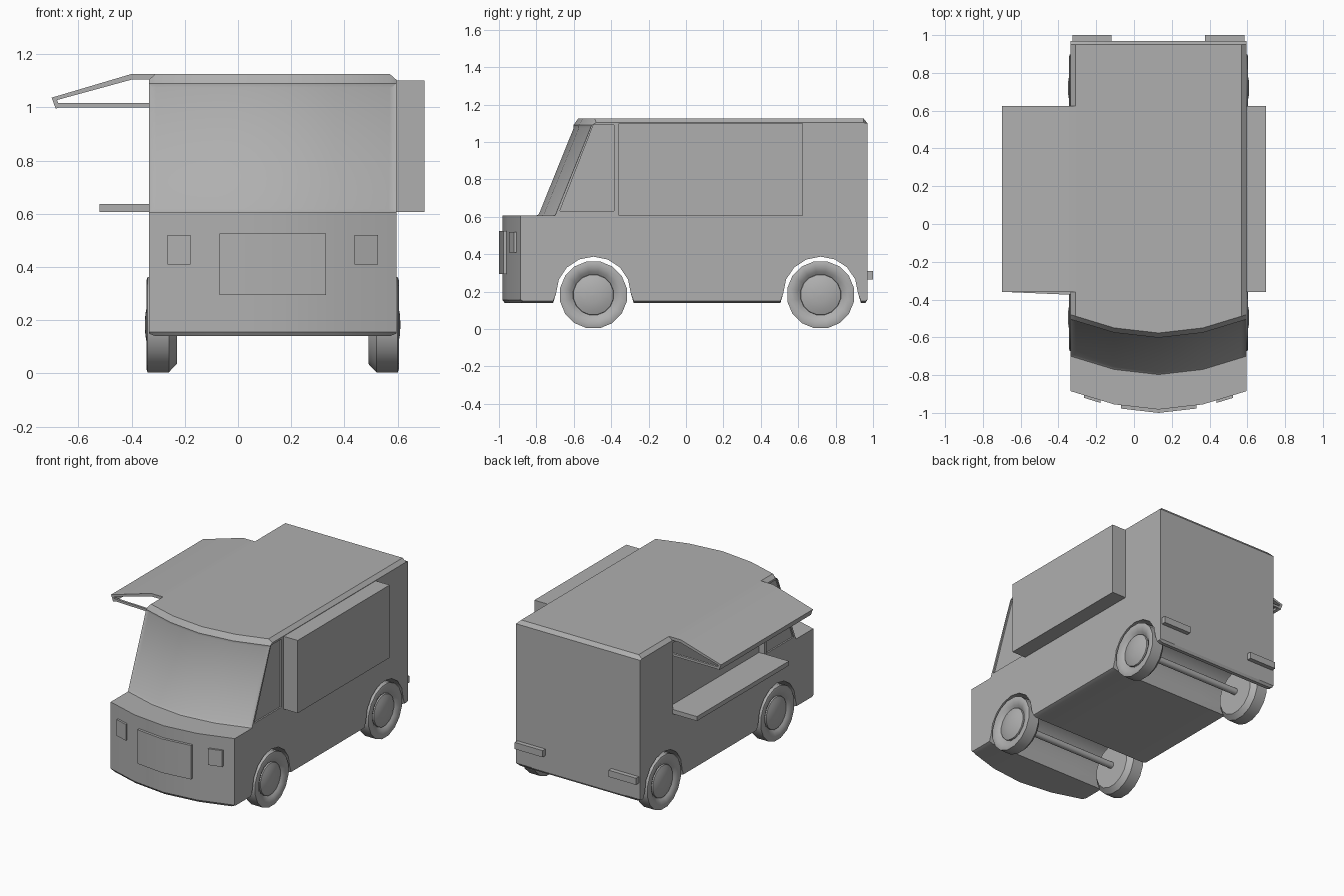
import bpy, bmesh, math
from mathutils import Vector

if "Cube" in bpy.data.objects:
    bpy.data.objects.remove(bpy.data.objects["Cube"])

CX = 0.13       # centre line of the van body
HALF = 0.465    # half width of the body

# One dark grey paint for every part
paint = bpy.data.materials.new("grey_paint")
paint.diffuse_color = (0.43, 0.43, 0.43, 1)
paint.use_nodes = True
paint.node_tree.nodes["Principled BSDF"].inputs["Base Color"].default_value = paint.diffuse_color


def loft(name, rings, smooth=30):
    """Skin a list of equal-length closed rings and cap both ends."""
    bm = bmesh.new()
    vr = [[bm.verts.new(p) for p in r] for r in rings]
    n = len(rings[0])
    for a, b in zip(vr, vr[1:]):
        for i in range(n):
            bm.faces.new((a[i], a[(i + 1) % n], b[(i + 1) % n], b[i]))
    bm.faces.new(vr[0])
    bm.faces.new(vr[-1])
    bmesh.ops.recalc_face_normals(bm, faces=bm.faces)
    me = bpy.data.meshes.new(name)
    bm.to_mesh(me)
    bm.free()
    me.materials.append(paint)
    ob = bpy.data.objects.new(name, me)
    bpy.context.collection.objects.link(ob)
    if smooth:
        shade(ob, smooth)
    return ob


def shade(ob, angle=30):
    bpy.ops.object.select_all(action='DESELECT')
    ob.select_set(True)
    bpy.context.view_layer.objects.active = ob
    bpy.ops.object.shade_smooth_by_angle(angle=math.radians(angle))


def prism_x(name, yz, x0, x1):
    return loft(name, [[(x, y, z) for y, z in yz] for x in (x0, x1)], 0)


def box(name, x0, x1, y0, y1, z0, z1):
    return prism_x(name, [(y0, z0), (y1, z0), (y1, z1), (y0, z1)], x0, x1)


def cut(ob, cutter):
    m = ob.modifiers.new("cut", 'BOOLEAN')
    m.object = cutter
    m.operation = 'DIFFERENCE'
    m.solver = 'EXACT'
    cutter.hide_render = True
    bpy.context.view_layer.objects.active = ob
    bpy.ops.object.modifier_apply(modifier=m.name)
    bpy.data.objects.remove(cutter)


def bow(u):
    """Forward bulge of the nose at distance u from the centre line."""
    u = abs(u)
    if u < 0.235:
        return -0.097 + 0.027 * u / 0.235
    return -0.07 * (HALF - u) / (HALF - 0.235)


# Body: side profile (y, z, bowed) lofted across the width
def arch(yc):
    pts = [(yc - 0.215, 0.14, 0)]
    for i in range(9):
        a = math.pi * (1 - i / 8)
        pts.append((yc + 0.2 * math.cos(a), 0.19 + 0.197 * math.sin(a), 0))
    return pts + [(yc + 0.215, 0.14, 0)]


profile = [(-0.885, 0.156, 1), (-0.873, 0.14, 1)] + arch(-0.495) + arch(0.72) + [
    (0.96, 0.14, 0), (0.97, 0.156, 0), (0.97, 1.1, 0), (0.95, 1.125, 0),
    (-0.48, 1.125, 1), (-0.505, 1.09, 1), (-0.7, 0.607, 1), (-0.885, 0.607, 1)]
rings = []
for u in (-HALF, -0.44, -0.235, 0, 0.235, 0.44, HALF):
    ring = []
    for y, z, b in profile:
        if abs(u) == HALF:      # chamfer along the roof and sill edges
            z = {0.14: 0.15, 1.125: 1.103}.get(z, z)
        ring.append((CX + u, y + b * bow(u), z))
    rings.append(ring)
body = loft("van_body", rings, 0)

# Recessed windscreen
bm = bmesh.new()
bm.from_mesh(body.data)
glass = []
for f in bm.faces:
    c = f.calc_center_median()
    if f.normal.y < -0.7 and 0.8 < c.z < 0.9 and c.y < -0.4 and len(f.verts) == 4:
        glass.append(f)
bmesh.ops.inset_region(bm, faces=glass, thickness=0.014, depth=-0.007, use_even_offset=True)
bm.to_mesh(body.data)
bm.free()

# Recessed cab side windows and serving hatch
window = [(-0.675, 0.63), (-0.385, 0.63), (-0.385, 1.09), (-0.495, 1.09)]
for s in (-1, 1):
    xs = sorted((CX + s * (HALF - 0.01), CX + s * (HALF + 0.05)))
    cut(body, prism_x("window_cutter", window, *xs))
cut(body, box("hatch_cutter", -0.40, -0.295, -0.36, 0.62, 0.635, 1.085))
shade(body)

# Pop-out box on the right side
box("side_box", 0.58, 0.70, -0.36, 0.625, 0.607, 1.1)

# Serving shelf and awning on the left side
box("serving_shelf", -0.52, -0.325, -0.36, 0.625, 0.607, 0.637)
awning = [(-0.30, 1.125), (-0.40, 1.125), (-0.70, 1.036), (-0.685, 0.995),
          (-0.668, 1.0), (-0.68, 1.027), (-0.395, 1.105), (-0.30, 1.105)]
loft("awning", [[(x, y, z) for x, z in awning] for y in (-0.36, 0.625)])
for y, dy, nm in ((-0.36, -0.015, "front"), (0.61, 0, "rear")):
    loft(nm + "_awning_strut",
         [[(x, y + d + e, z) for e, z in ((0, 1.0), (0.015, 1.0), (0.015, 1.016), (0, 1.016))]
          for x, d in ((-0.678, 0), (-0.325, dy))], 0)


# Grille and headlights follow the curve of the nose
def nose_plate(name, u0, u1, z0, z1, out):
    us = [u0] + [v for v in (-0.235, 0, 0.235) if u0 < v < u1] + [u1]
    plan = [(CX + u, -0.885 + bow(u) - out) for u in us]
    plan += [(CX + u, -0.885 + bow(u) + 0.02) for u in reversed(us)]
    loft(name, [[(x, y, z) for x, y in plan] for z in (z0, z1)])


nose_plate("grille", -0.2, 0.2, 0.295, 0.525, 0.018)
nose_plate("left_headlight", -0.395, -0.308, 0.41, 0.52, 0.014)
nose_plate("right_headlight", 0.308, 0.395, 0.41, 0.52, 0.014)

# Rear lamps
box("left_rear_lamp", -0.325, -0.12, 0.96, 1.0, 0.265, 0.31)
box("right_rear_lamp", 0.375, 0.585, 0.96, 1.0, 0.265, 0.31)


# Wheels (tyre and domed hub turned from one profile) and axles
def turned(name, prof, y, z, n=16):
    return loft(name, [[(x, y + r * math.cos(2 * math.pi * (i + 0.5) / n),
                         z + r * math.sin(2 * math.pi * (i + 0.5) / n)) for i in range(n)]
                       for r, x in prof], 40)


tyre = [(0.15, 0.36), (0.182, 0.39), (0.182, 0.47), (0.17, 0.474), (0.145, 0.472),
        (0.125, 0.462), (0.11, 0.45), (0.108, 0.46), (0.08, 0.471), (0.04, 0.478), (0.005, 0.48)]
for y, where in ((-0.495, "front"), (0.72, "rear")):
    for s, side in ((-1, "left"), (1, "right")):
        turned(f"{where}_{side}_wheel", [(r, CX + s * x) for r, x in tyre], y, 0.183)
    turned(where + "_axle", [(0.022, CX - 0.38), (0.022, CX + 0.38)], y, 0.185, 10)
